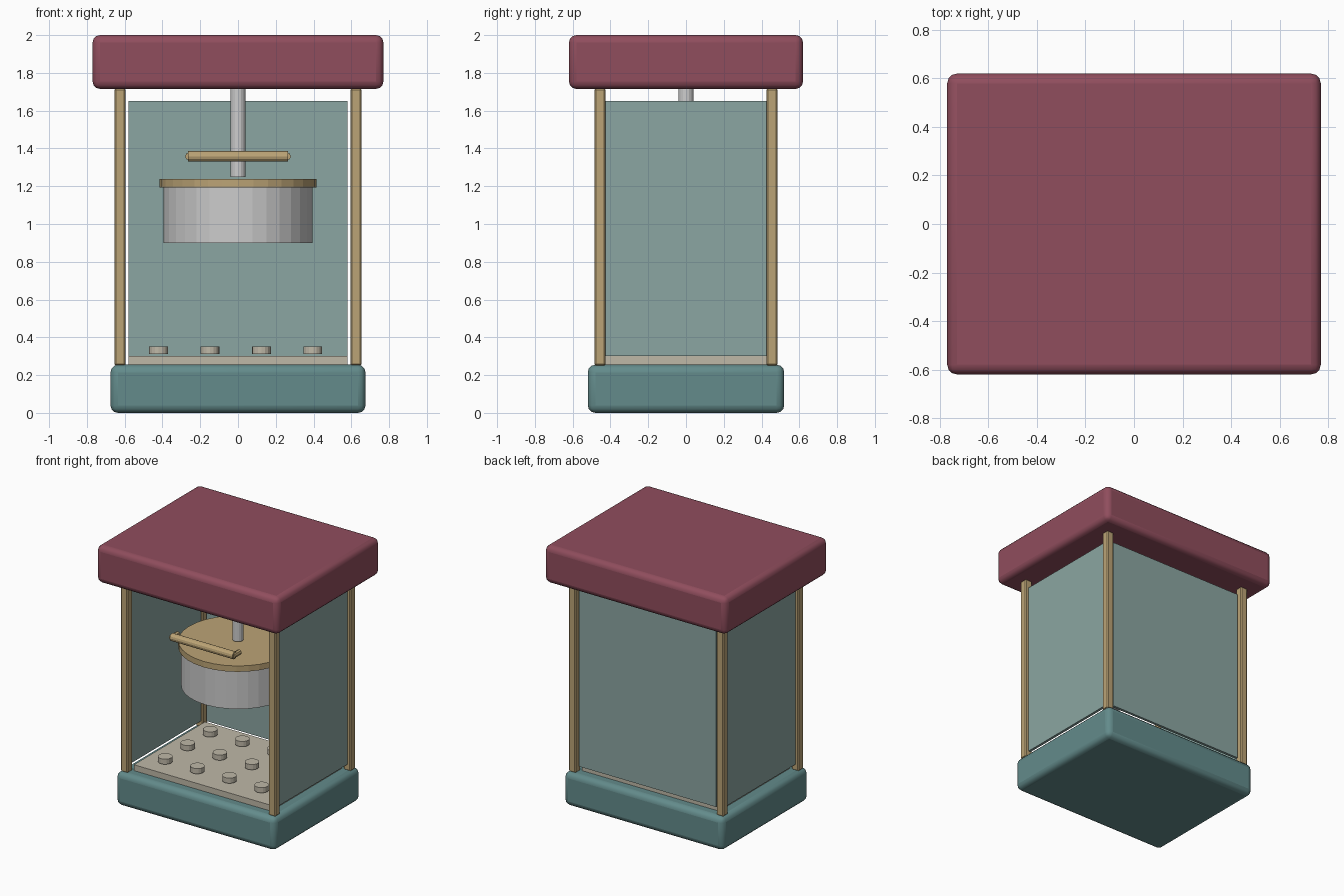
import bpy
import math

if "Cube" in bpy.data.objects:
    bpy.data.objects.remove(bpy.data.objects["Cube"])


def material(name, rgb):
    m = bpy.data.materials.new(name)
    m.diffuse_color = (*rgb, 1)
    m.use_nodes = True
    m.node_tree.nodes["Principled BSDF"].inputs["Base Color"].default_value = m.diffuse_color
    return m


RED = material("maroon", (0.28, 0.075, 0.11))
TEAL = material("teal", (0.125, 0.26, 0.26))
GLASS = material("pale_teal", (0.26, 0.38, 0.36))
TAN = material("tan", (0.50, 0.37, 0.18))
CREAM = material("cream", (0.52, 0.48, 0.39))


def finish(name, mat):
    ob = bpy.context.object
    ob.name = name
    if mat:
        ob.data.materials.append(mat)
    return ob


def box(name, lo, hi, mat, bevel=0, segments=1):
    centre = [(a + b) / 2 for a, b in zip(lo, hi)]
    bpy.ops.mesh.primitive_cube_add(size=1, location=centre)
    ob = finish(name, mat)
    ob.scale = [b - a for a, b in zip(lo, hi)]
    bpy.ops.object.transform_apply(location=False, rotation=False, scale=True)
    if bevel:
        mod = ob.modifiers.new("bevel", "BEVEL")
        mod.width = bevel
        mod.segments = segments
    return ob


def cylinder(name, radius, length, centre, mat=None, sides=32, rot=(0, 0, 0)):
    bpy.ops.mesh.primitive_cylinder_add(vertices=sides, radius=radius, depth=length,
                                        location=centre, rotation=rot)
    return finish(name, mat)


# Base and roof
for name, lo, hi, mat in (
        ("base", (-0.675, -0.52, 0), (0.675, 0.52, 0.255), TEAL),
        ("roof", (-0.77, -0.62, 1.715), (0.77, 0.62, 2.0), RED)):
    box(name, lo, hi, mat, 0.04, 3)
    bpy.ops.object.shade_smooth_by_angle(angle=math.radians(35))

# Floor tray
box("floor_tray", (-0.58, -0.43, 0.25), (0.58, 0.43, 0.30), CREAM)

# Corner posts
for sx, x_name in ((-1, "left"), (1, "right")):
    for sy, y_name in ((-1, "front"), (1, "back")):
        x, y = sx * 0.625, sy * 0.455
        box(f"{y_name}_{x_name}_post", (x - 0.03, y - 0.03, 0.25),
            (x + 0.03, y + 0.03, 1.717), TAN, 0.008)

# Side and back panels, front left open
for sx, name in ((-1, "left_panel"), (1, "right_panel")):
    x = sx * 0.62
    box(name, (x - 0.01, -0.43, 0.30), (x + 0.01, 0.43, 1.65), GLASS)
box("back_panel", (-0.58, 0.445, 0.30), (0.58, 0.465, 1.65), GLASS)

# Rows of pegs on the tray
for i in range(4):
    for j in range(3):
        cylinder(f"peg_{i}_{j}", 0.05, 0.04,
                 (-0.42 + 0.272 * i, -0.28 + 0.272 * j, 0.331), CREAM, 16)

# Hanging drum with lid and rod
cylinder("drum", 0.395, 0.30, (0, 0, 1.05))
cylinder("drum_lid", 0.415, 0.045, (0, 0, 1.217), TAN)
cylinder("hanging_rod", 0.04, 0.48, (0, 0, 1.49), sides=16)

# Front handle bar with end stubs
cylinder("handle_bar", 0.028, 0.53, (0, -0.42, 1.358), TAN, 12, (0, math.pi / 2, 0))
for sx, name in ((-1, "left_handle_stub"), (1, "right_handle_stub")):
    cylinder(name, 0.02, 0.08, (sx * 0.26, -0.395, 1.358), TAN, 8, (math.pi / 2, 0, 0))
